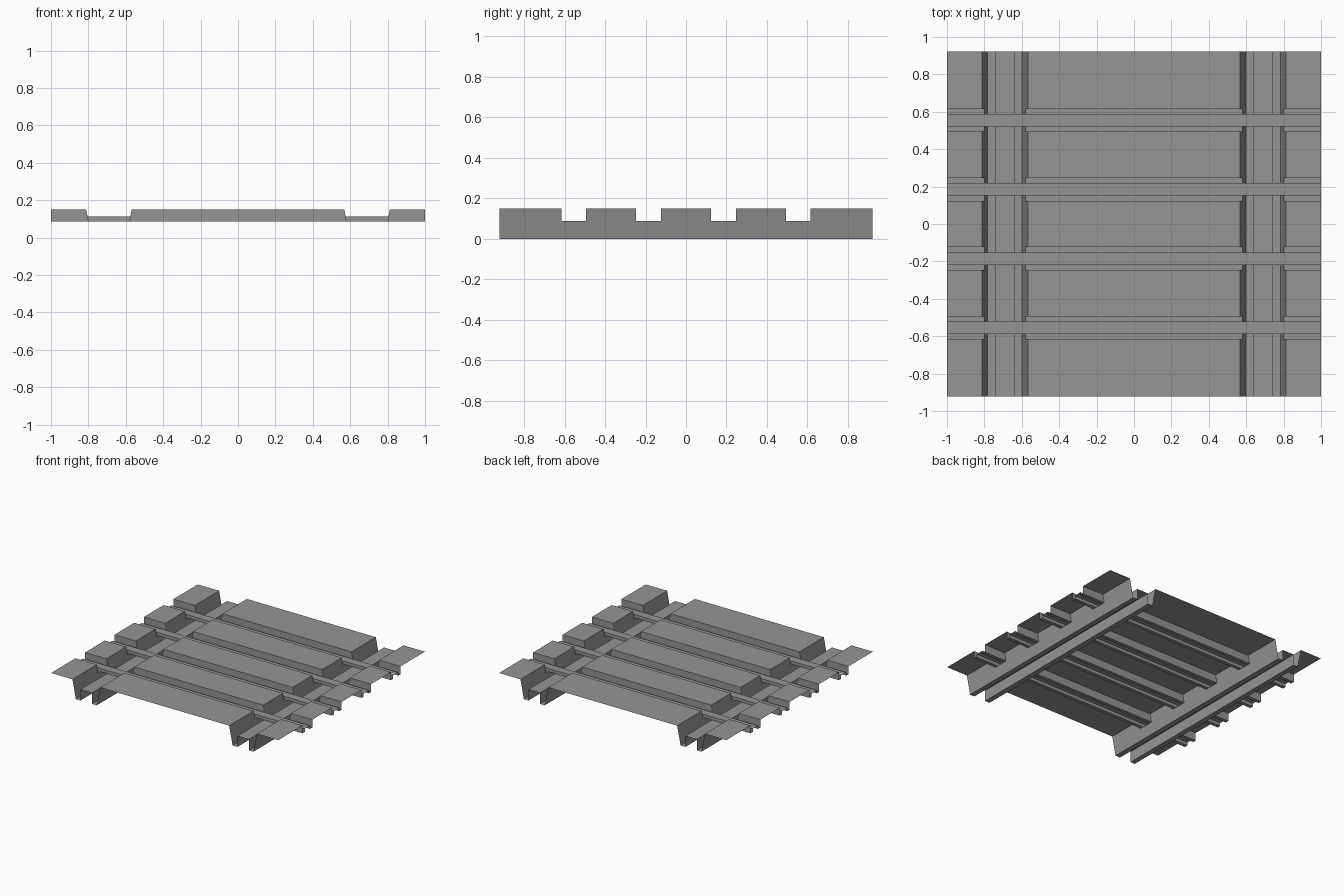
import bpy, bmesh

cube = bpy.data.objects.get("Cube")
if cube:
    bpy.data.objects.remove(cube, do_unlink=True)

# Single grey material
grey = bpy.data.materials.new("mid_grey")
grey.use_nodes = True
colour = (0.3, 0.3, 0.3, 1)
grey.diffuse_color = colour
grey.node_tree.nodes["Principled BSDF"].inputs["Base Color"].default_value = colour

# Main dimensions
TOP, LEDGE, STRIP = 0.15, 0.087, 0.112
HALF_X, HALF_Y = 1.0, 0.922
RAIL_IN, RAIL_OUT = 0.568, 0.812      # channel edges at the top
SLOPE = 0.03                          # sideways run of a channel wall
LEAN = SLOPE * (TOP - LEDGE) / TOP    # run from the top down to the ledge
NOTCH, STRIP_HALF = 0.061, 0.033
PITCH = 0.37
groove_y = [(i - 1.5) * PITCH for i in range(4)]


def make_object(name, quads):
    bm = bmesh.new()
    for quad in quads:
        bm.faces.new([bm.verts.new(p) for p in quad])
    bmesh.ops.remove_doubles(bm, verts=bm.verts, dist=0.0005)
    bmesh.ops.recalc_face_normals(bm, faces=bm.faces)
    bm.normal_update()
    # Keep flat faces pointing upward
    if sum(f.normal.z * f.calc_area() for f in bm.faces) < 0:
        bmesh.ops.reverse_faces(bm, faces=bm.faces)
    mesh = bpy.data.meshes.new(name)
    bm.to_mesh(mesh)
    bm.free()
    mesh.materials.append(grey)
    obj = bpy.data.objects.new(name, mesh)
    bpy.context.collection.objects.link(obj)
    return obj


def sweep_y(profile, y0, y1):
    """Open sheet: an xz profile carried along y."""
    return [[(ax, y0, az), (bx, y0, bz), (bx, y1, bz), (ax, y1, az)]
            for (ax, az), (bx, bz) in zip(profile, profile[1:])]


def sweep_x(profile, x0, x1):
    """Open sheet: a yz profile carried along x."""
    return [[(x0, ay, az), (x1, ay, az), (x1, by, bz), (x0, by, bz)]
            for (ay, az), (by, bz) in zip(profile, profile[1:])]


# Columns: top x range, then the x range at ledge height
columns = {
    "left": (RAIL_OUT, HALF_X, RAIL_OUT - LEAN, HALF_X),
    "centre": (-RAIL_IN, RAIL_IN, -RAIL_IN - LEAN, RAIL_IN + LEAN),
    "right": (-HALF_X, -RAIL_OUT, -HALF_X, -RAIL_OUT + LEAN),
}

# Raised panels with their end walls and the upper channel slopes
starts = [-HALF_Y] + [y + NOTCH for y in groove_y]
ends = [y - NOTCH for y in groove_y] + [HALF_Y]
for side, (t0, t1, b0, b1) in columns.items():
    quads = []
    for y0, y1 in zip(starts, ends):
        profile = [(t0, TOP), (t1, TOP)]
        if b0 != t0:
            profile.insert(0, (b0, LEDGE))
        if b1 != t1:
            profile.append((b1, LEDGE))
        quads += sweep_y(profile, y0, y1)
        for y in (y0, y1):
            if abs(y) < HALF_Y:
                quads.append([(b0, y, LEDGE), (b1, y, LEDGE),
                              (t1, y, TOP), (t0, y, TOP)])
    # Ledges on both sides of each cross strip
    for y in groove_y:
        for s in (-1, 1):
            ledge = sorted((y + s * STRIP_HALF, y + s * NOTCH))
            quads += sweep_x([(v, LEDGE) for v in ledge], b0, b1)
    make_object(side + "_panels", quads)

# Cross strips bridging the whole width
for i, y in enumerate(groove_y):
    lo, hi = y - STRIP_HALF, y + STRIP_HALF
    profile = [(lo, LEDGE), (lo, STRIP), (hi, STRIP), (hi, LEDGE)]
    make_object(f"cross_strip_{i + 1}", sweep_x(profile, -HALF_X, HALF_X))

# Deep channels with a raised middle, running front to back
channel = [(RAIL_IN + LEAN, LEDGE), (RAIL_IN + SLOPE, 0), (0.64, 0),
           (0.64, LEDGE), (0.742, LEDGE), (0.742, 0),
           (RAIL_OUT - SLOPE, 0), (RAIL_OUT - LEAN, LEDGE)]
for side, s in (("left", 1), ("right", -1)):
    profile = [(s * x, z) for x, z in channel][::s]
    make_object(side + "_channel", sweep_y(profile, -HALF_Y, HALF_Y))
